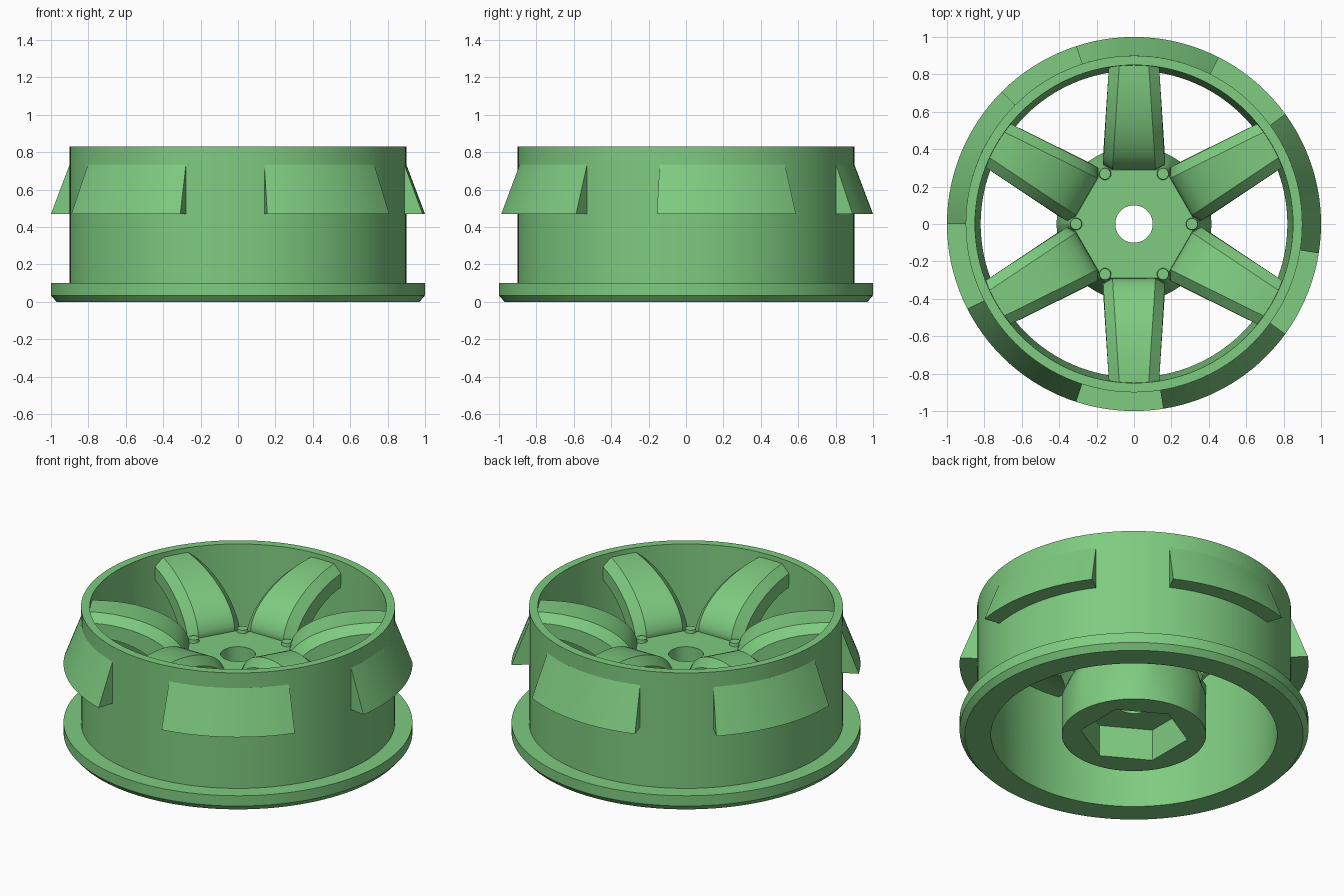
import bpy, bmesh, math
from mathutils import Matrix

if "Cube" in bpy.data.objects:
    bpy.data.objects.remove(bpy.data.objects["Cube"])

green = bpy.data.materials.new("soft green")
green.diffuse_color = (0.21, 0.60, 0.215, 1)
green.use_nodes = True
green.node_tree.nodes["Principled BSDF"].inputs["Base Color"].default_value = green.diffuse_color
RAD = math.radians


def finish(name, bm, angle=25):
    bmesh.ops.recalc_face_normals(bm, faces=bm.faces)
    mesh = bpy.data.meshes.new(name)
    bm.to_mesh(mesh)
    bm.free()
    obj = bpy.data.objects.new(name, mesh)
    bpy.context.collection.objects.link(obj)
    mesh.materials.append(green)
    bpy.ops.object.select_all(action='DESELECT')
    obj.select_set(True)
    bpy.context.view_layer.objects.active = obj
    bpy.ops.object.shade_smooth_by_angle(angle=RAD(angle))
    return obj


def loft(bm, rings, closed):
    """Skin equal-length closed rings; join the ends or cap them."""
    loops = [[bm.verts.new(p) for p in ring] for ring in rings]
    n = len(loops[0])
    for i in range(len(loops) if closed else len(loops) - 1):
        a, b = loops[i], loops[(i + 1) % len(loops)]
        for j in range(n):
            k = (j + 1) % n
            bm.faces.new((a[j], a[k], b[k], b[j]))
    if not closed:
        bm.faces.new(loops[0])
        bm.faces.new(loops[-1])


def lathe(bm, profile, start=0, end=360, steps=96):
    """Spin a closed (radius, z) profile; a radius may be a function of angle."""
    full = end - start == 360
    rings = []
    for i in range(steps if full else steps + 1):
        a = RAD(start + (end - start) * i / steps)
        ring = []
        for r, z in profile:
            r = r(a) if callable(r) else r
            ring.append((r * math.cos(a), r * math.sin(a), z))
        rings.append(ring)
    loft(bm, rings, full)


def hexagon(apothem, corner):
    """Hexagon radius as a function of angle, one corner at the given angle."""
    return lambda a: apothem / math.cos((a - RAD(corner)) % RAD(60) - RAD(30))


# Rim barrel with chamfered bottom flange and slightly tapered bore
bm = bmesh.new()
lathe(bm, [(0.82, 0), (0.97, 0), (1.0, 0.035), (1.0, 0.10), (0.90, 0.10),
           (0.90, 0.83), (0.85, 0.83)], steps=120)
finish("rim", bm)

# Five wedge-shaped clips around the barrel
for i in range(5):
    bm = bmesh.new()
    s = 63 + 72 * i
    lathe(bm, [(0.89, 0.47), (1.0, 0.47), (0.90, 0.735), (0.89, 0.735)],
          s, s + 45, 16)
    finish("clip", bm)

# Hub: round boss, hexagonal top, centre hole and hexagonal socket below
bm = bmesh.new()
socket = hexagon(0.268, 30)
lathe(bm, [(0.10, 0.20), (socket, 0.20), (socket, 0), (0.414, 0), (0.414, 0.24),
           (hexagon(0.29, 0), 0.53), (0.10, 0.53)], steps=72)
finish("hub", bm)

# Six arched spokes with chamfered upper edges
STEPS = 14
for i in range(6):
    rings = []
    for j in range(STEPS + 2):
        t = min(j / STEPS, 1) * math.pi / 2
        c, s, f = math.cos(t), math.sin(t), 1 - math.cos(t)
        push = 0.025 if j > STEPS else 0
        top_r, top_z = 0.83 - 0.54 * c + push, 0.53 + 0.27 * s
        low_r, low_z = 0.83 - 0.46 * c + push, 0.33 + 0.34 * s
        w, flat = 0.165 - 0.03 * f, 0.115 - 0.035 * f
        # chamfer ends part-way down the side
        mid_r, mid_z = top_r + (low_r - top_r) * 0.35, top_z + (low_z - top_z) * 0.35
        half = [(top_r, flat, top_z), (mid_r, w, mid_z), (low_r, w, low_z)]
        rings.append(half + [(x, -y, z) for x, y, z in reversed(half)])
    bm = bmesh.new()
    loft(bm, rings, False)
    bm.transform(Matrix.Rotation(RAD(30 + 60 * i), 4, 'Z'))
    finish("spoke", bm, 30)

# Small rounded nubs on the hexagon corners
for i in range(6):
    bm = bmesh.new()
    bmesh.ops.create_cone(bm, cap_ends=True, segments=16, radius1=0.045,
                          radius2=0.03, depth=0.10)
    bm.transform(Matrix.Rotation(RAD(60 * i), 4, 'Z')
                 @ Matrix.Translation((0.31, 0, 0.50)))
    finish("corner_nub", bm, 30)
